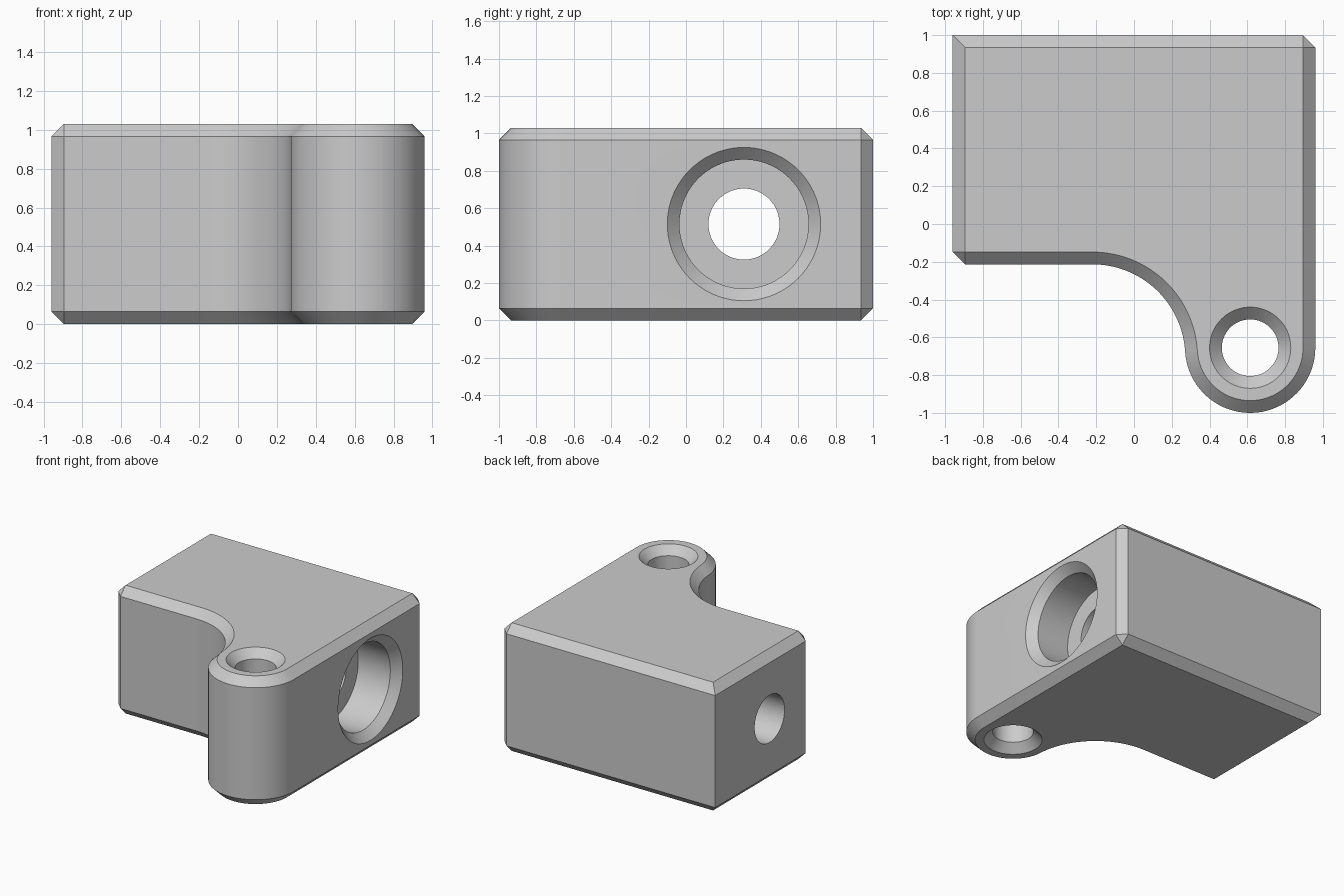
import bpy
import bmesh
from math import radians, cos, sin, atan2, pi
from mathutils import Matrix, Vector

HEIGHT, CHAMFER = 1.03, 0.065
LUG = Vector((0.615, -0.655))      # centre of the rounded mounting lug
LUG_R = 0.345
COVE = Vector((-0.22, -0.705))     # centre of the concave fillet

if "Cube" in bpy.data.objects:
    bpy.data.objects.remove(bpy.data.objects["Cube"])

grey = bpy.data.materials.new("plain_grey")
grey.use_nodes = True
grey.diffuse_color = (0.6, 0.6, 0.6, 1)
grey.node_tree.nodes["Principled BSDF"].inputs["Base Color"].default_value = (0.6, 0.6, 0.6, 1)


def arc(centre, radius, start, end, steps):
    angles = [start + (end - start) * i / steps for i in range(steps + 1)]
    return [(centre.x + radius * cos(a), centre.y + radius * sin(a)) for a in angles]


def outline(inset):
    """Plan of the block; the corner chamfers close up at full inset."""
    link = LUG - COVE
    tangent = atan2(link.y, link.x)
    cove_r = link.length - LUG_R
    front = COVE.y + cove_r
    pts = [(-0.96 + inset, 1 - inset),
           (-0.96 + inset, front + CHAMFER),
           (-0.96 + CHAMFER, front + inset)]
    pts += arc(COVE, cove_r + inset, pi / 2, tangent, 28)
    pts += arc(LUG, LUG_R - inset, tangent + pi, 2 * pi, 40)[1:]
    pts += [(0.96 - inset, 1 - CHAMFER), (0.96 - CHAMFER, 1 - inset)]
    return pts


def loft(name, rings):
    """Skin a list of equal closed rings and cap both ends."""
    bm = bmesh.new()
    rows = [[bm.verts.new(p) for p in ring] for ring in rings]
    n = len(rows[0])
    for a, b in zip(rows, rows[1:]):
        for i in range(n):
            j = (i + 1) % n
            bm.faces.new((a[i], a[j], b[j], b[i]))
    bm.faces.new(rows[0][::-1])
    bm.faces.new(rows[-1])
    bmesh.ops.remove_doubles(bm, verts=bm.verts, dist=0.0005)
    bmesh.ops.recalc_face_normals(bm, faces=bm.faces)
    mesh = bpy.data.meshes.new(name)
    bm.to_mesh(mesh)
    bm.free()
    mesh.materials.append(grey)
    obj = bpy.data.objects.new(name, mesh)
    bpy.context.collection.objects.link(obj)
    return obj


def drill(name, profile, matrix):
    """Turned cutter from (distance along axis, radius) pairs."""
    rings = [[matrix @ Vector((x, y, z)) for x, y in arc(Vector((0, 0)), r, 0, 2 * pi, 72)[:-1]]
             for z, r in profile]
    cutter = loft(name, rings)
    cutter.hide_render = True
    return cutter


# Block with chamfered top and bottom rims
levels = [(0, CHAMFER), (CHAMFER, 0), (HEIGHT - CHAMFER, 0), (HEIGHT, CHAMFER)]
block = loft("bracket_block", [[(x, y, z) for x, y in outline(i)] for z, i in levels])

# Lug hole, countersunk at both ends
lug_cutter = drill("lug_hole_cutter",
                   [(-0.05, 0.265), (CHAMFER, 0.15), (HEIGHT - CHAMFER, 0.15), (HEIGHT + 0.05, 0.265)],
                   Matrix.Translation((LUG.x, LUG.y, 0)))

# Cross bore with a wide chamfered counterbore on the left side
bore_cutter = drill("cross_bore_cutter",
                    [(-1.1, 0.19), (0.61, 0.19), (0.61, 0.345), (0.895, 0.345), (1.0, 0.45)],
                    Matrix.Translation((0, 0.31, HEIGHT / 2)) @ Matrix.Rotation(pi / 2, 4, "Y"))

# Cut the holes and keep only the finished block
for cutter in (lug_cutter, bore_cutter):
    mod = block.modifiers.new(cutter.name, "BOOLEAN")
    mod.operation = "DIFFERENCE"
    mod.solver = "EXACT"
    mod.object = cutter
bpy.context.view_layer.update()
final = bpy.data.meshes.new_from_object(block.evaluated_get(bpy.context.evaluated_depsgraph_get()))
block.modifiers.clear()
block.data = final
for cutter in (lug_cutter, bore_cutter):
    bpy.data.objects.remove(cutter)

# Smooth the curved walls, keep the chamfers crisp
bpy.ops.object.select_all(action="DESELECT")
block.select_set(True)
bpy.context.view_layer.objects.active = block
bpy.ops.object.shade_smooth_by_angle(angle=radians(30))
